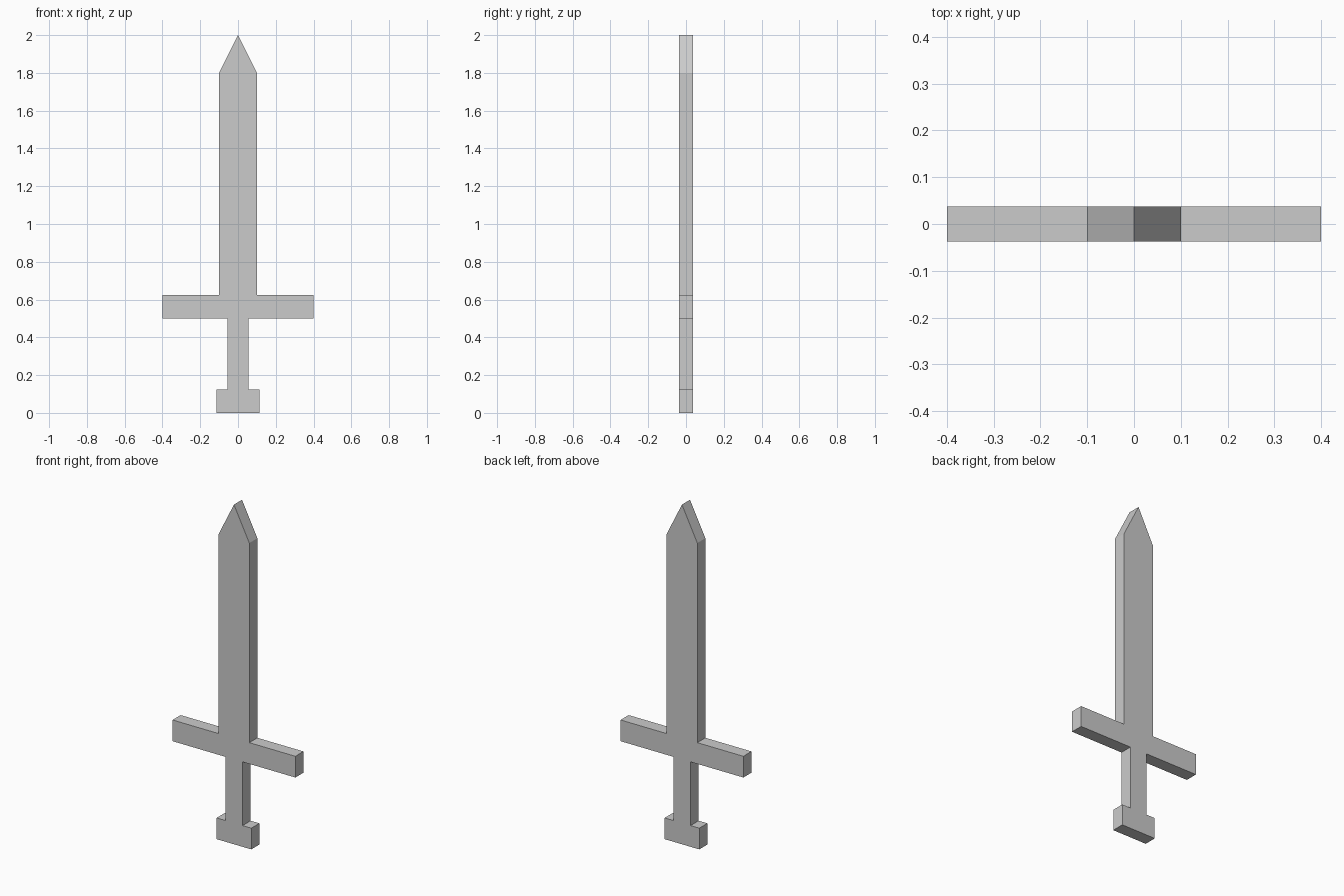
import bpy
import bmesh
from mathutils import Vector

if "Cube" in bpy.data.objects:
    bpy.data.objects.remove(bpy.data.objects["Cube"])

THICKNESS = 0.075

# Right half of the outline (x, z), from pommel up to the blade shoulder
half = [
    (0.113, 0.0), (0.113, 0.125),     # pommel
    (0.056, 0.125), (0.056, 0.5),     # grip
    (0.4, 0.5), (0.4, 0.625),         # crossguard
    (0.1, 0.625), (0.1, 1.8),         # blade
]
tip = [(0.0, 2.0)]
outline = half + tip + [(-x, z) for x, z in reversed(half)]

# Front face, extruded to the back as one solid
bm = bmesh.new()
front = bm.faces.new([bm.verts.new((x, -THICKNESS / 2, z)) for x, z in outline])
result = bmesh.ops.extrude_face_region(bm, geom=[front], use_keep_orig=True)
back_verts = [g for g in result["geom"] if isinstance(g, bmesh.types.BMVert)]
bmesh.ops.translate(bm, verts=back_verts, vec=Vector((0, THICKNESS, 0)))
bmesh.ops.recalc_face_normals(bm, faces=bm.faces)

mesh = bpy.data.meshes.new("sword")
bm.to_mesh(mesh)
bm.free()
sword = bpy.data.objects.new("sword", mesh)
bpy.context.collection.objects.link(sword)
